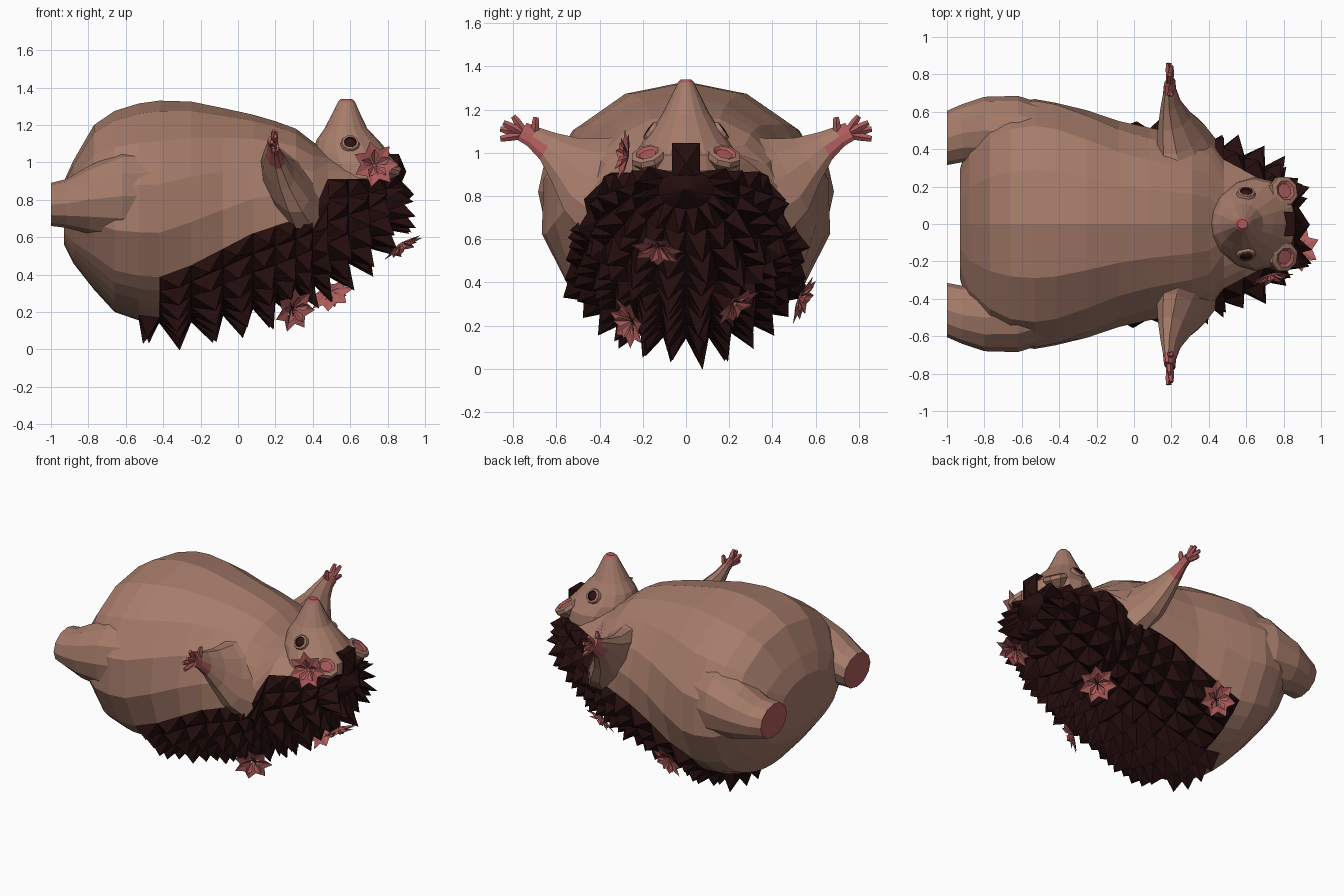
import bpy, bmesh, math, random
from mathutils import Vector, Matrix

if "Cube" in bpy.data.objects:
    bpy.data.objects.remove(bpy.data.objects["Cube"])

random.seed(4)


def material(name, rgb):
    m = bpy.data.materials.new(name)
    m.diffuse_color = (*rgb, 1)
    m.use_nodes = True
    m.node_tree.nodes["Principled BSDF"].inputs["Base Color"].default_value = m.diffuse_color
    return m


SKIN = material("skin", (0.38, 0.20, 0.145))
QUILL = material("quill", (0.018, 0.004, 0.004))
PINK = material("pink", (0.42, 0.105, 0.105))
EYE = material("eye", (0.03, 0.006, 0.006))


def finish(bm, name, mats, normals=True):
    if normals:
        bmesh.ops.recalc_face_normals(bm, faces=bm.faces)
    me = bpy.data.meshes.new(name)
    bm.to_mesh(me)
    bm.free()
    ob = bpy.data.objects.new(name, me)
    bpy.context.collection.objects.link(ob)
    for m in mats:
        me.materials.append(m)
    return ob


def loft(rings, n, angles=None):
    """Skin rings given as (centre, axis u, axis v); both ends are capped."""
    bm = bmesh.new()
    loops = []
    for k, (c, u, v) in enumerate(rings):
        c, u, v = Vector(c), Vector(u), Vector(v)
        turn = angles[k] if angles else [2 * math.pi * i / n for i in range(n)]
        loops.append([bm.verts.new(c + u * math.cos(t) + v * math.sin(t)) for t in turn])
    for a, b in zip(loops, loops[1:]):
        for i in range(n):
            j = (i + 1) % n
            bm.faces.new((a[i], a[j], b[j], b[i]))
    bm.faces.new(loops[0][::-1])
    bm.faces.new(loops[-1])
    bmesh.ops.recalc_face_normals(bm, faces=bm.faces)
    bm.faces.ensure_lookup_table()
    return bm


def quill_edge(x):
    """Height of the line where quills meet skin."""
    if x < 0.1:
        return 0.36 + 0.52 * (max(x, -0.42) + 0.42)
    return 0.63 + (x - 0.1) * 0.3 if x < 0.42 else 0.91


# Body lying on its back: x, bottom, top, half width
body = [(-0.93, .56, .90, .30), (-0.88, .46, 1.01, .46), (-0.77, .32, 1.20, .59), (-0.66, .20, 1.275, .66),
        (-0.53, .155, 1.315, .68), (-0.42, .14, 1.33, .66), (-0.25, .145, 1.325, .61), (-0.08, .18, 1.29, .55),
        (0.08, .215, 1.255, .52), (0.20, .25, 1.22, .50), (0.31, .30, 1.18, .48), (0.40, .35, 1.11, .455),
        (0.48, .39, 1.05, .42), (0.59, .46, 1.01, .37), (0.70, .54, .98, .31), (0.79, .64, .95, .25),
        (0.855, .74, .92, .13)]
LOW, UP = 6, 5                      # faces per side below and above the quill line
N = 2 * (LOW + UP)
angles = []
for x, a, b, w in body:
    ratio = ((a + b) / 2 - quill_edge(x)) / ((b - a) / 2)
    edge = min(max(math.acos(max(-1, min(1, ratio))), 0.3 * math.pi), 0.86 * math.pi)
    half = [edge * i / LOW for i in range(LOW)] + [edge + (math.pi - edge) * i / UP for i in range(UP + 1)]
    angles.append(half + [2 * math.pi - t for t in half[-2:0:-1]])
bm = loft([((x, 0, (a + b) / 2), (0, 0, (a - b) / 2), (0, w, 0)) for x, a, b, w in body], N, angles)
quills = [(bm.faces[len(bm.faces) - 1], 0.11)]
for k in range(len(body) - 1):
    for i in range(N):
        row = min(i, N - 1 - i)     # 0 at the spine, growing towards the belly
        first = 4 if row < 2 else 5
        if k >= first and row < LOW:
            quills.append((bm.faces[k * N + i], 0.135 - 0.013 * row))
for f, h in quills:                 # raise a pointed quill on each face
    f.material_index = 1
    tip = bmesh.ops.poke(bm, faces=[f], offset=h * random.uniform(0.85, 1.15))["verts"][0]
    tip.co += Vector((random.uniform(-.02, .025), random.uniform(-.02, .02), 0))
finish(bm, "body", [SKIN, QUILL])

# Head with the snout pointing up: z, centre x, radius x, radius y
head = [(.80, .62, .17, .21), (.92, .65, .21, .25), (.99, .64, .225, .24), (1.05, .605, .205, .20),
        (1.12, .585, .165, .15), (1.18, .577, .115, .11), (1.25, .578, .08, .075), (1.31, .58, .052, .045),
        (1.325, .58, .044, .038), (1.34, .58, .028, .024)]
bm = loft([((cx, 0, z), (rx, 0, 0), (0, ry, 0)) for z, cx, rx, ry in head], 16)
for f in bm.faces:
    if f.calc_center_median().z > 1.327:
        f.material_index = 1
finish(bm, "head", [SKIN, PINK])

# Quill tuft between the ears
bm = bmesh.new()
bmesh.ops.create_cube(bm, size=1, matrix=Matrix.Translation((.805, 0, .95)) @ Matrix.Diagonal((.11, .13, .19, 1)))
for f in bm.faces[:]:
    if f.normal.x > 0.9:
        bmesh.ops.poke(bm, faces=[f], offset=0.04)
finish(bm, "quill_tuft", [QUILL])


def disc(name, pos, normal, profile, n, mats, inner_from):
    """Round part turned along a normal; profile holds (radius, height) pairs."""
    q = Vector(normal).to_track_quat('Z', 'Y')
    u, v, w = (q @ Vector(a) for a in ((1, 0, 0), (0, 1, 0), (0, 0, 1)))
    bm = loft([(Vector(pos) + w * h, u * r, v * r) for r, h in profile], n)
    for i, f in enumerate(bm.faces):
        if i >= inner_from * n and i != len(bm.faces) - 2:
            f.material_index = 1
    finish(bm, name, mats)


for s, side in ((-1, "left"), (1, "right")):
    # Hind leg with a flat pink sole
    leg = [(-.42, .43, .82, .19, .25), (-.62, .49, .82, .195, .24), (-.80, .50, .80, .18, .18),
           (-.92, .485, .78, .155, .13), (-1.0, .46, .775, .145, .115)]
    bm = loft([((x, s * y, z), (0, ry, 0), (0, 0, rz)) for x, y, z, ry, rz in leg], 12)
    for f in bm.faces:
        if f.calc_center_median().x < -0.99:
            f.material_index = 1
    finish(bm, side + "_hind_leg", [SKIN, PINK])

    # Arm tapering outwards and up to a pink hand
    arm = [(.28, .36, .87, .15, .27), (.25, .47, .90, .115, .20), (.215, .56, .965, .08, .125),
           (.195, .64, 1.03, .05, .075), (.19, .71, 1.075, .032, .052), (.19, .76, 1.10, .027, .047)]
    bm = loft([((x, s * y, z), (rx, 0, 0), (-.3 * rz, -s * rz * .5, rz * .87)) for x, y, z, rx, rz in arm], 10)
    for f in bm.faces:
        if abs(f.calc_center_median().y) > 0.67:
            f.material_index = 1
    finish(bm, side + "_arm", [SKIN, PINK])

    # Fingers fanned out from the hand
    for k, (x, y, z) in enumerate(((.19, .86, 1.065), (.18, .86, 1.11), (.20, .845, 1.14),
                                   (.19, .80, 1.17), (.20, .695, 1.165))):
        a = Vector((.19, s * (.70 if k == 4 else .74), 1.085))
        b = Vector((x, s * y, z))
        d = (b - a).normalized()
        v = d.cross(Vector((1, 0, 0)))
        bm = loft([(a, (.02, 0, 0), v * .02), (a.lerp(b, .7), (.017, 0, 0), v * .018),
                   (b, (.010, 0, 0), v * .013)], 5)
        finish(bm, f"{side}_finger_{k + 1}", [PINK])

    # Ear cup with a pink hollow
    disc(side + "_ear", (.80, s * .175, .985), (.5, s * .25, .85),
         [(.05, -.06), (.085, -.01), (.08, .015), (.055, .02), (.04, .01)], 8, [SKIN, PINK], 3)
    # Eye with a raised lid
    disc(side + "_eye", (.60, s * .162, 1.10), (.05, s * .82, .57),
         [(.06, -.03), (.046, .014), (.034, .016), (.031, .008), (.015, .018)], 10, [SKIN, EYE], 2)


def flower(name, pos, normal, radius):
    """Two layers of pointed, folded petals."""
    bm = bmesh.new()
    for count, r, lift, turn in ((7, radius, .25, 0), (5, radius * .65, .6, .4)):
        for i in range(count):
            rot = Matrix.Rotation(2 * math.pi * i / count + turn, 3, 'Z')
            base, left, mid, right, tip = (bm.verts.new(rot @ Vector(p) * r) for p in (
                (.05, 0, 0), (.58, .29, lift * .8), (.58, 0, lift * .5), (.58, -.29, lift * .8), (1, 0, lift)))
            bm.faces.new((base, mid, tip, left))
            bm.faces.new((base, right, tip, mid))
    q = Vector(normal).to_track_quat('Z', 'Y')
    bm.transform(Matrix.Translation(pos) @ q.to_matrix().to_4x4())
    finish(bm, name, [PINK], False)


flower("head_flower", (.73, -.265, .985), (.2, -.95, .15), .125)
flower("neck_flower", (.87, -.13, .57), (.5, -.15, -.8), .125)
flower("left_side_flower", (.29, -.25, .22), (.5, -.75, -.3), .125)
flower("back_flower", (.49, .22, .31), (.35, .6, -.7), .125)
flower("right_side_flower", (-.24, .52, .33), (.2, .9, -.4), .125)
